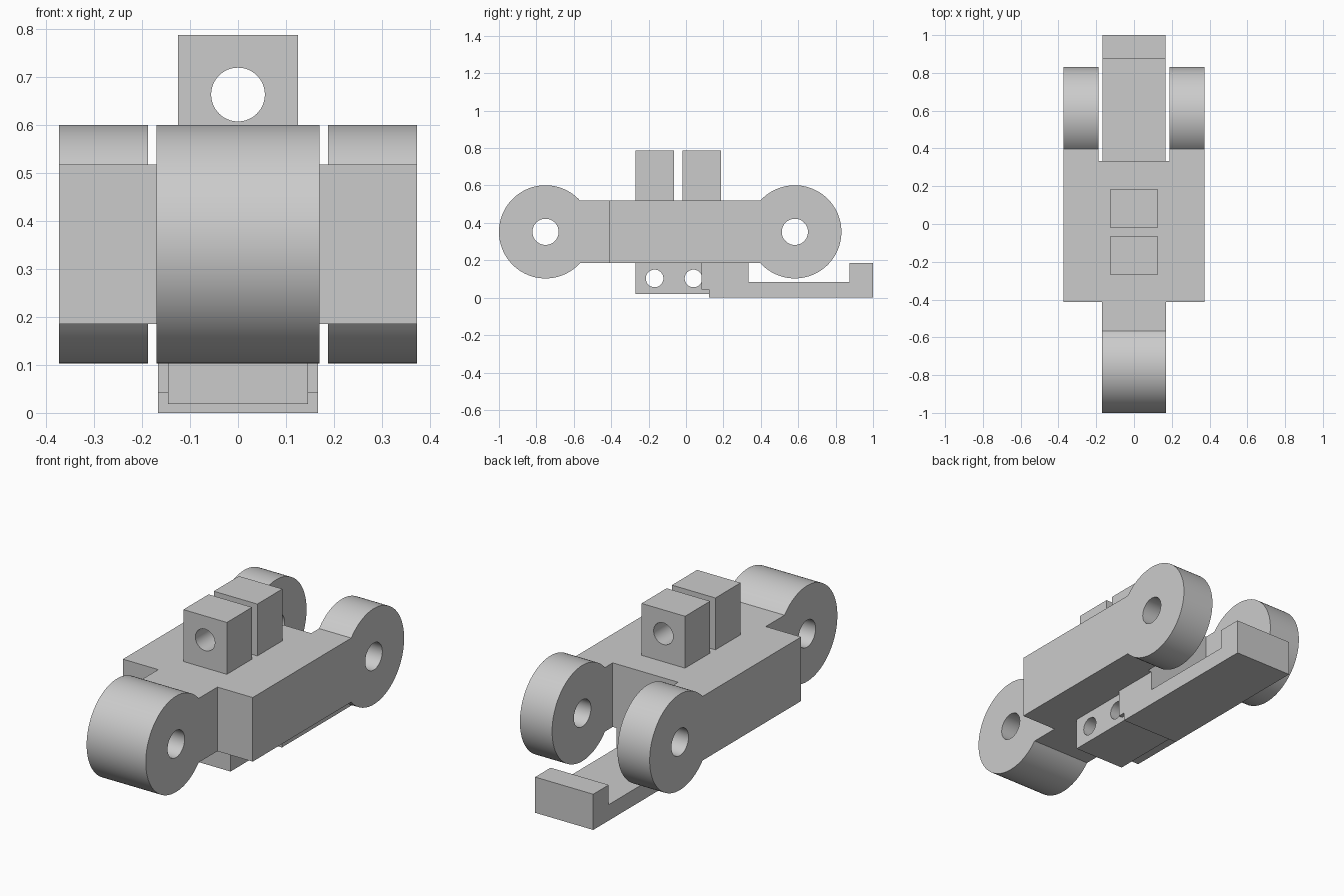
import bpy
import bmesh
from math import pi, sin, cos, asin, radians

old = bpy.data.objects.get("Cube")
if old:
    bpy.data.objects.remove(old, do_unlink=True)

grey = bpy.data.materials.new("plain grey")
grey.use_nodes = True
grey.diffuse_color = (0.6, 0.6, 0.6, 1)
grey.node_tree.nodes["Principled BSDF"].inputs["Base Color"].default_value = (0.6, 0.6, 0.6, 1)


def prism(name, outline, x0, x1):
    """Extrude a closed (y, z) outline along x."""
    bm = bmesh.new()
    face = bm.faces.new([bm.verts.new((x0, y, z)) for y, z in outline])
    side = bmesh.ops.extrude_face_region(bm, geom=[face])["geom"]
    moved = [v for v in side if isinstance(v, bmesh.types.BMVert)]
    bmesh.ops.translate(bm, verts=moved, vec=(x1 - x0, 0, 0))
    bmesh.ops.recalc_face_normals(bm, faces=bm.faces)
    mesh = bpy.data.meshes.new(name)
    bm.to_mesh(mesh)
    bm.free()
    mesh.materials.append(grey)
    obj = bpy.data.objects.new(name, mesh)
    bpy.context.collection.objects.link(obj)
    return obj


def box(name, x0, x1, y0, y1, z0, z1):
    return prism(name, [(y0, z0), (y1, z0), (y1, z1), (y0, z1)], x0, x1)


def rod(y, z, radius, along="x"):
    """Cylindrical cutter along x or y."""
    rotation = (0, pi / 2, 0) if along == "x" else (pi / 2, 0, 0)
    bpy.ops.mesh.primitive_cylinder_add(vertices=64, radius=radius, depth=1,
                                        location=(0, y, z), rotation=rotation)
    obj = bpy.context.object
    obj.name = "hole_cutter"
    obj.data.materials.append(grey)
    return obj


def cut(obj, cutters):
    """Subtract each cutter, then discard it."""
    bpy.ops.object.select_all(action="DESELECT")
    bpy.context.view_layer.objects.active = obj
    obj.select_set(True)
    for cutter in cutters:
        cutter.hide_render = True
        mod = obj.modifiers.new("cut", "BOOLEAN")
        mod.operation = "DIFFERENCE"
        mod.solver = "EXACT"
        mod.object = cutter
        bpy.ops.object.modifier_apply(modifier=mod.name)
        bpy.data.objects.remove(cutter, do_unlink=True)
    bpy.ops.object.shade_smooth_by_angle(angle=radians(30))


# Link body: two round eyes joined by a straight bar
MID, HALF, EYE, FRONT, REAR = 0.352, 0.1665, 0.249, -0.751, 0.582
TOP, BOTTOM = MID + HALF, MID - HALF
neck = asin(HALF / EYE)
STEPS = 72


def arc(centre, start, end):
    angles = [start + (end - start) * i / STEPS for i in range(STEPS + 1)]
    return [(centre + EYE * cos(a), MID + EYE * sin(a)) for a in angles]


outline = arc(REAR, neck - pi, pi - neck) + arc(FRONT, neck, 2 * pi - neck)
body = prism("link_body", outline, -0.373, 0.373)
cut(body, [
    box("fork_slot", -0.188, 0.188, 0.333, 1.1, -0.2, 1),
    box("left_shoulder", 0.17, 0.6, -1.2, -0.412, -0.2, 1),
    box("right_shoulder", -0.6, -0.17, -1.2, -0.412, -0.2, 1),
    rod(FRONT, MID, 0.07),
    rod(REAR, MID, 0.07),
])

# Pair of drilled lugs on top
for name, y0, y1 in (("front_top_lug", -0.27, -0.063), ("rear_top_lug", -0.02, 0.186)):
    lug = box(name, -0.125, 0.125, y0, y1, TOP, 0.788)
    cut(lug, [rod((y0 + y1) / 2, 0.664, 0.056, "y")])

# Drilled mounting block underneath
block = box("lower_block", -0.146, 0.146, -0.27, 0.31, 0.019, BOTTOM)
cut(block, [rod(-0.168, 0.103, 0.047), rod(0.04, 0.103, 0.047)])

# Tongue with upturned end
prism("tongue", [(0.082, BOTTOM), (0.082, 0.043), (0.122, 0.043), (0.122, 0),
                 (1, 0), (1, BOTTOM), (0.873, BOTTOM), (0.873, 0.083),
                 (0.333, 0.083), (0.333, BOTTOM)], -0.167, 0.167)
